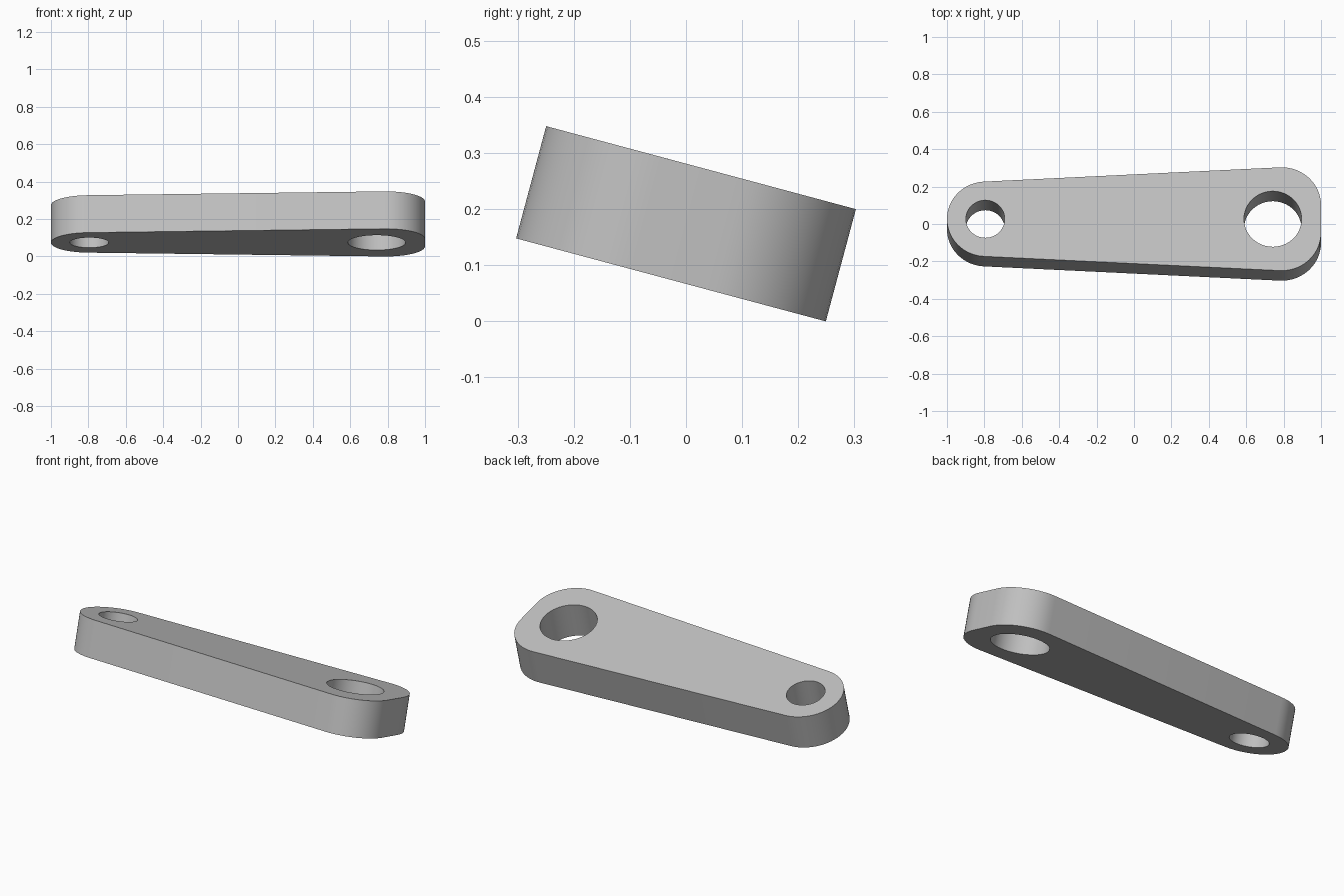
import bpy
import bmesh
from math import radians, cos, sin
from mathutils import Matrix

cube = bpy.data.objects.get("Cube")
if cube:
    bpy.data.objects.remove(cube)

THICK = 0.207
TILT = radians(-15)
TAPER = 87  # direction in degrees of the normal of the sloping long side

grey = bpy.data.materials.new("light_grey")
grey.use_nodes = True
colour = (0.53, 0.53, 0.53, 1)
grey.diffuse_color = colour
grey.node_tree.nodes["Principled BSDF"].inputs["Base Color"].default_value = colour


def arc(cx, cy, r, start, end, steps):
    angles = [radians(start + (end - start) * i / steps) for i in range(steps + 1)]
    return [(cx + r * cos(a), cy + r * sin(a)) for a in angles]


def prism(name, outline, depth):
    """Extrude a flat outline, centred on its own mid-plane."""
    bm = bmesh.new()
    face = bm.faces.new([bm.verts.new((x, y, -depth / 2)) for x, y in outline])
    top = bmesh.ops.extrude_face_region(bm, geom=[face])["geom"]
    bmesh.ops.translate(bm, vec=(0, 0, depth),
                        verts=[v for v in top if isinstance(v, bmesh.types.BMVert)])
    bmesh.ops.recalc_face_normals(bm, faces=bm.faces)
    mesh = bpy.data.meshes.new(name)
    bm.to_mesh(mesh)
    bm.free()
    mesh.materials.append(grey)
    obj = bpy.data.objects.new(name, mesh)
    bpy.context.collection.objects.link(obj)
    return obj


# Tapered arm: round narrow end, wide end with two rounded corners
upper = arc(0.79, 0.076, 0.21, 0, TAPER + 6, 14) + arc(-0.793, 0, 0.207, TAPER + 6, 180, 14)
lower = [(x, -y) for x, y in reversed(upper[:-1])]
arm = prism("link_arm", upper + lower, THICK)

# Pin holes through both ends
for name, x, r in (("small_hole", -0.795, 0.104), ("large_hole", 0.742, 0.154)):
    cutter = prism(name, arc(x, 0, r, 0, 360, 48)[:-1], THICK * 2)
    cutter.hide_render = True
    mod = arm.modifiers.new(name, "BOOLEAN")
    mod.operation = "DIFFERENCE"
    mod.solver = "EXACT"
    mod.object = cutter
    bpy.context.view_layer.objects.active = arm
    bpy.ops.object.modifier_apply(modifier=name)
    bpy.data.objects.remove(cutter)

# Tilt about the long axis and rest on the ground
arm.data.transform(Matrix.Rotation(TILT, 4, "X"))
arm.data.transform(Matrix.Translation((0, 0, -min(v.co.z for v in arm.data.vertices))))

bpy.ops.object.select_all(action="DESELECT")
arm.select_set(True)
bpy.context.view_layer.objects.active = arm
bpy.ops.object.shade_smooth_by_angle(angle=radians(30))
